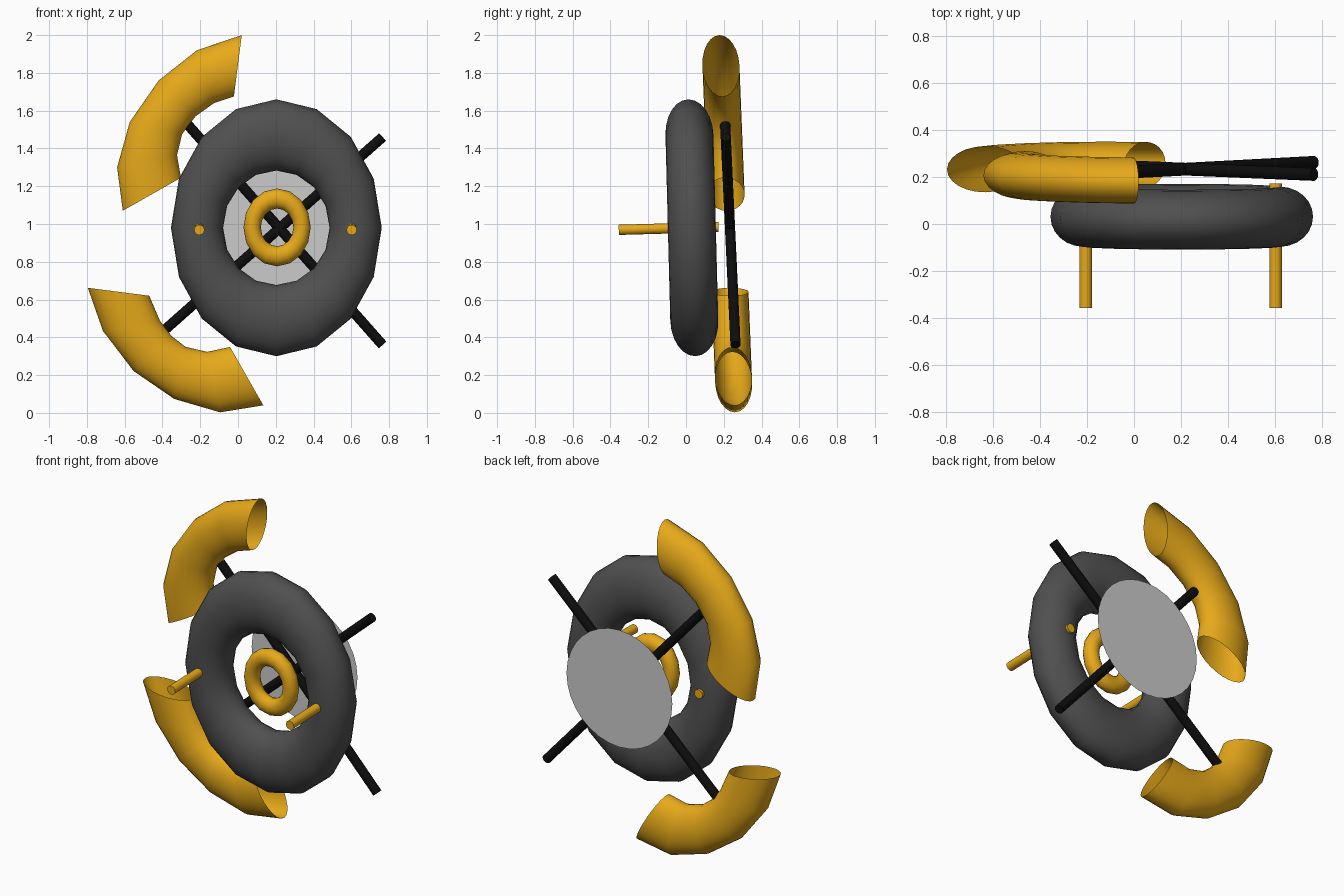
import bpy, bmesh
from math import sin, cos, pi
from mathutils import Vector

if "Cube" in bpy.data.objects:
    bpy.data.objects.remove(bpy.data.objects["Cube"])


def material(name, rgb):
    m = bpy.data.materials.new(name)
    m.diffuse_color = (*rgb, 1)
    m.use_nodes = True
    m.node_tree.nodes["Principled BSDF"].inputs["Base Color"].default_value = m.diffuse_color
    return m


GOLD = material("gold", (0.8, 0.4, 0.01))
DARK = material("dark_grey", (0.08, 0.08, 0.08))
BLACK = material("black", (0.004, 0.004, 0.004))


def finish(name, bm, mat=None, smooth=True):
    bmesh.ops.recalc_face_normals(bm, faces=bm.faces)
    me = bpy.data.meshes.new(name)
    bm.to_mesh(me)
    bm.free()
    ob = bpy.data.objects.new(name, me)
    bpy.context.collection.objects.link(ob)
    if mat:
        me.materials.append(mat)
    if smooth:
        bpy.ops.object.select_all(action='DESELECT')
        ob.select_set(True)
        bpy.context.view_layer.objects.active = ob
        bpy.ops.object.shade_smooth_by_angle(angle=0.7)
    return ob


def loft(name, pairs, depth, y_at, mat, closed=False, n=24):
    """Tube whose rings span outer/inner (x, z) points, with half-thickness depth in y."""
    bm = bmesh.new()
    rings = []
    for (ox, oz), (ix, iz) in pairs:
        ring = []
        for k in range(n):
            c, s = cos(2 * pi * k / n), sin(2 * pi * k / n)
            x = (ox + ix) / 2 + c * (ox - ix) / 2
            z = (oz + iz) / 2 + c * (oz - iz) / 2
            ring.append(bm.verts.new((x, y_at(z) + s * depth, z)))
        rings.append(ring)
    count = len(rings)
    for i in range(count if closed else count - 1):
        a, b = rings[i], rings[(i + 1) % count]
        for k in range(n):
            j = (k + 1) % n
            bm.faces.new((a[k], a[j], b[j], b[k]))
    return finish(name, bm, mat)


def ring_pairs(cx, cz, outer, inner, n=16):
    angles = [2 * pi * i / n for i in range(n)]
    return [tuple((cx + r[0] * cos(a), cz + r[1] * sin(a)) for r in (outer, inner))
            for a in angles]


def rod(name, p, q, radius, mat, n=24):
    p, q = Vector(p), Vector(q)
    d = q - p
    bm = bmesh.new()
    bmesh.ops.create_cone(bm, cap_ends=True, segments=n, radius1=radius,
                          radius2=radius, depth=d.length)
    rot = d.to_track_quat('Z', 'Y').to_matrix()
    bmesh.ops.rotate(bm, cent=(0, 0, 0), matrix=rot, verts=bm.verts)
    bmesh.ops.translate(bm, vec=(p + q) / 2, verts=bm.verts)
    return finish(name, bm, mat)


# Slightly tilted planes of the rings, bars and horns
def ring_y(z): return 0.031 - 0.026 * (z - 0.98)
def bar_y(z): return 0.233 - 0.047 * (z - 0.98)
def horn_y(z): return 0.2585 - 0.04 * z


# Large and small rings
loft("large_ring", ring_pairs(0.203, 0.98, (0.558, 0.68), (0.282, 0.303)),
     0.127, ring_y, DARK, closed=True)
loft("small_ring", ring_pairs(0.207, 0.982, (0.178, 0.206), (0.086, 0.1)),
     0.046, ring_y, GOLD, closed=True, n=16)

# Open curved horns: (outer, inner) outline points
upper = [((-0.61, 1.07), (-0.302, 1.245)), ((-0.64, 1.30), (-0.323, 1.365)),
         ((-0.573, 1.54), (-0.296, 1.475)), ((-0.42, 1.76), (-0.225, 1.57)),
         ((-0.217, 1.92), (-0.127, 1.64)), ((0.02, 2.0), (-0.022, 1.675))]
lower = [((-0.795, 0.662), (-0.47, 0.62)), ((-0.715, 0.434), (-0.413, 0.487)),
         ((-0.553, 0.222), (-0.35, 0.405)), ((-0.338, 0.074), (-0.278, 0.35)),
         ((-0.095, 0.003), (-0.164, 0.323)), ((0.134, 0.04), (-0.042, 0.349))]
loft("upper_horn", upper, 0.098, horn_y, GOLD)
loft("lower_horn", lower, 0.098, horn_y, GOLD)

# Crossed bars
for name, (ax, az), (bx, bz) in (("rising_bar", (-0.41, 0.42), (0.765, 1.46)),
                                 ("falling_bar", (-0.265, 1.525), (0.765, 0.36))):
    rod(name, (ax, bar_y(az), az), (bx, bar_y(bz), bz), 0.027, BLACK)

# Pegs through the large ring
for name, x in (("left_peg", -0.205), ("right_peg", 0.602)):
    rod(name, (x, -0.356, 0.969), (x, 0.172, 0.984), 0.027, GOLD)

# Flat back disc
bm = bmesh.new()
bm.faces.new([bm.verts.new((0.203 + 0.36 * cos(2 * pi * i / 32), 0.357,
                            0.98 + 0.36 * sin(2 * pi * i / 32))) for i in range(32)])
finish("back_disc", bm, smooth=False)
